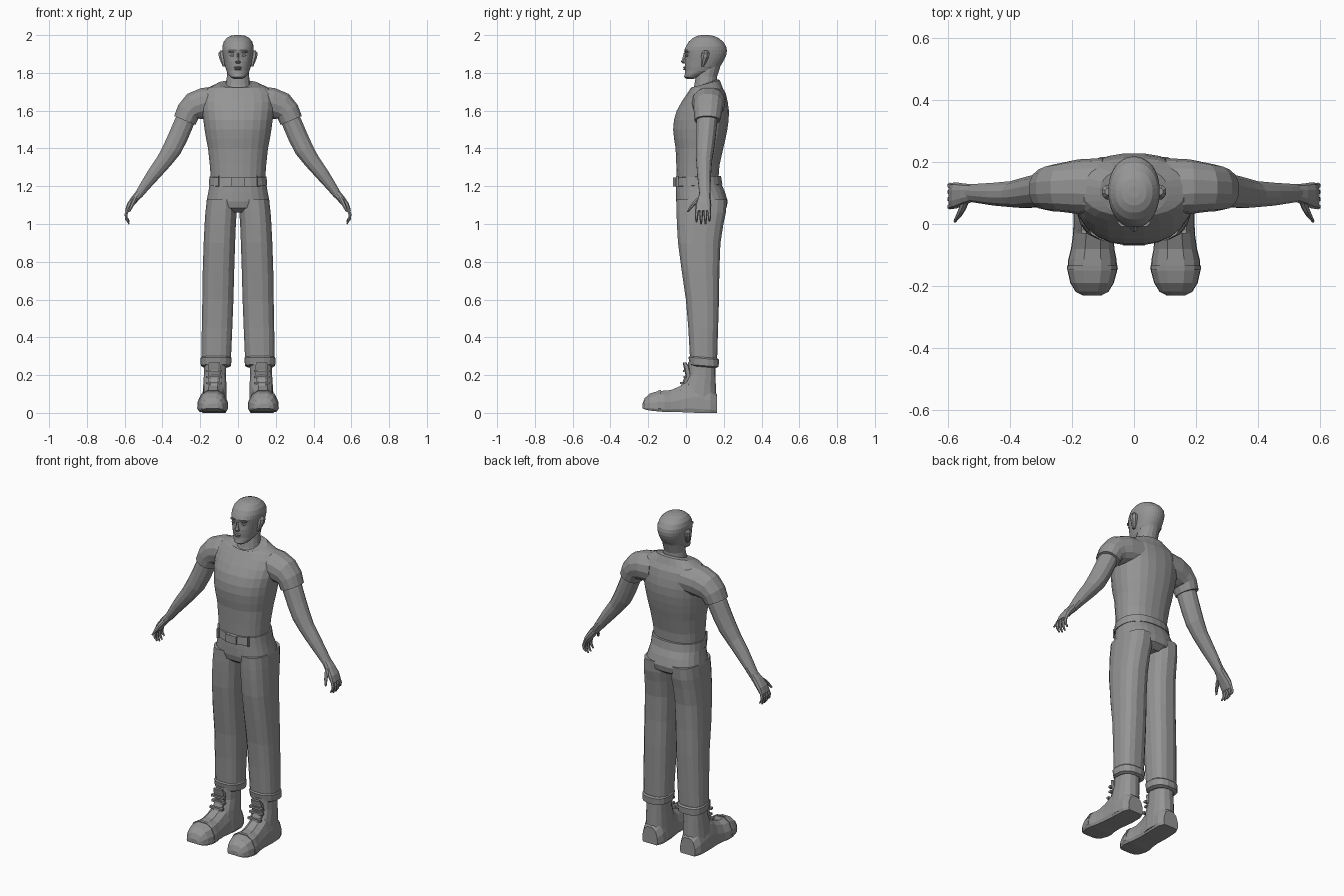
import bpy, bmesh, math
from mathutils import Vector

grey = bpy.data.materials.new("plain_grey")
grey.diffuse_color = (0.3, 0.3, 0.3, 1)


def finish(name, bm, mirror=False):
    bmesh.ops.recalc_face_normals(bm, faces=bm.faces)
    me = bpy.data.meshes.new(name)
    bm.to_mesh(me)
    bm.free()
    me.materials.append(grey)
    ob = bpy.data.objects.new(name, me)
    bpy.context.collection.objects.link(ob)
    if mirror:
        ob.modifiers.new("Mirror", 'MIRROR').use_mirror_merge = False
    return ob


def loft(name, rings, mirror=False, deform=None):
    """Skin a list of closed point rings and cap both ends."""
    bm = bmesh.new()
    vs = [[bm.verts.new(deform(p) if deform else p) for p in r] for r in rings]
    n = len(vs[0])
    for a, b in zip(vs, vs[1:]):
        for i in range(n):
            j = (i + 1) % n
            bm.faces.new((a[i], a[j], b[j], b[i]))
    bm.faces.new(vs[0])
    bm.faces.new(vs[-1])
    return finish(name, bm, mirror)


def oval(c, u, v, n, e=2.0):
    """Superellipse ring around c, spanned by u and v."""
    pts = []
    for i in range(n):
        a = 2 * math.pi * (i + 0.5) / n
        ca, sa = math.cos(a), math.sin(a)
        pts.append(c + u * math.copysign(abs(ca) ** (2 / e), ca)
                   + v * math.copysign(abs(sa) ** (2 / e), sa))
    return pts


def level(z, x0, x1, y0, y1, n=20, e=2.4, tilt=0.0):
    """Flat ring from its x and y limits; tilt raises the back."""
    hy = (y1 - y0) / 2
    return oval(Vector(((x0 + x1) / 2, (y0 + y1) / 2, z)), Vector(((x1 - x0) / 2, 0, 0)),
                Vector((0, hy, tilt * hy)), n, e)


def tube(name, pts, n=10, mirror=True, e=2.0):
    """Limb through (x, y, z, thickness, half width in y)."""
    rings = []
    for i, p in enumerate(pts):
        a, b = Vector(pts[max(i - 1, 0)][:3]), Vector(pts[min(i + 1, len(pts) - 1)][:3])
        t = b - a
        t.y = 0
        v = Vector((0, 1, 0))
        u = v.cross(t.normalized())
        rings.append(oval(Vector(p[:3]), u * p[3], v * p[4], n, e))
    return loft(name, rings, mirror)


def box(name, c, s, mirror=False, rot=0.0):
    bm = bmesh.new()
    bmesh.ops.create_cube(bm, size=1)
    for v in bm.verts:
        x, y, z = v.co.x * s[0], v.co.y * s[1], v.co.z * s[2]
        v.co = Vector((c[0] + x, c[1] + y * math.cos(rot) - z * math.sin(rot),
                       c[2] + y * math.sin(rot) + z * math.cos(rot)))
    return finish(name, bm, mirror)


# Shirt body
body = [(1.235, .145, -.05, .172), (1.31, .15, -.052, .178), (1.40, .16, -.056, .198),
        (1.45, .17, -.064, .21), (1.50, .178, -.069, .22), (1.55, .185, -.065, .227),
        (1.60, .192, -.05, .228), (1.645, .195, -.025, .222), (1.69, .19, .005, .212),
        (1.72, .165, .025, .195)]
rings = [level(z, -w, w, a, b, 24, 2.3) for z, w, a, b in body]
rings.append(level(1.742, -.11, .11, .03, .18, 24, 2.2, .25))
rings.append(level(1.742, -.072, .072, .03, .17, 24, 2, .35))
loft("shirt", rings)

# Sleeves with a cuff lip
tube("sleeve", [(.10, .12, 1.645, .085, .092), (.18, .12, 1.64, .083, .088),
                (.232, .118, 1.622, .078, .079), (.262, .116, 1.595, .066, .075),
                (.282, .113, 1.548, .062, .068), (.281, .113, 1.55, .053, .058)], 14, e=2.2)

# Bare arms
tube("arm", [(.262, .112, 1.59, .05, .058), (.286, .11, 1.535, .054, .056),
             (.318, .105, 1.46, .054, .053), (.35, .1, 1.395, .052, .05),
             (.39, .096, 1.335, .044, .043), (.445, .096, 1.265, .037, .038),
             (.49, .098, 1.205, .029, .033), (.528, .1, 1.152, .022, .029)], 12)

# Hands, fingers and thumbs
tube("palm", [(.518, .1, 1.166, .021, .028), (.545, .096, 1.135, .021, .034),
              (.572, .092, 1.10, .018, .042), (.588, .09, 1.068, .011, .042)], 10, e=2.6)
for k, (y, tip) in enumerate([(.056, 1.01), (.08, 1.0), (.103, 1.0), (.124, 1.015)]):
    tube("finger_%d" % (k + 1), [(.584, .09 + (y - .09) * .9, 1.078, .009, .010),
                                 (.593, y, 1.05, .009, .0095),
                                 (.59, y, (1.05 + tip) / 2, .008, .008),
                                 (.576, y, tip, .004, .004)], 6)
tube("thumb", [(.54, .08, 1.14, .013, .018), (.552, .052, 1.118, .012, .016),
               (.563, .03, 1.095, .010, .011), (.576, .01, 1.065, .005, .006)], 7)

# Neck
loft("neck", [level(1.69, -.078, .078, .03, .17, 16, 2), level(1.735, -.066, .066, .043, .165, 16, 2),
              level(1.78, -.06, .06, .05, .165, 16, 2), level(1.84, -.06, .06, .06, .185, 16, 2)])


# Head, with the brow, sockets, nose and mouth shaped into the front
def bump(x, z, cx, cz, sx, sz):
    return math.exp(-((x - cx) / sx) ** 2 - ((z - cz) / sz) ** 2)


def face(p):
    p = p.copy()
    if p.y < .06:
        ax = abs(p.x)
        p.y += .011 * bump(ax, p.z, .032, 1.892, .017, .012)
        p.y -= .005 * bump(ax, p.z, .03, 1.916, .03, .009)
        p.y -= .006 * bump(p.x, p.z, 0, 1.822, .02, .012)
        p.y -= .006 * bump(p.x, p.z, 0, 1.783, .02, .012)
    return p


skull = [(1.768, .022, .004, .04), (1.778, .04, -.006, .07), (1.795, .053, -.004, .11),
         (1.81, .061, -.003, .155), (1.835, .069, -.005, .182), (1.86, .074, -.006, .198),
         (1.88, .078, -.007, .208), (1.90, .081, -.008, .215), (1.92, .083, -.007, .217),
         (1.94, .083, -.001, .213), (1.965, .076, .014, .197), (1.985, .06, .036, .172),
         (1.996, .04, .06, .145), (2.0, .018, .085, .12)]
loft("head", [level(z, -w, w, a, b, 36, 2.15) for z, w, a, b in skull], deform=face)
loft("nose", [level(1.905, -.006, .006, -.012, .02, 6, 2), level(1.88, -.008, .008, -.018, .02, 6, 2),
              level(1.859, -.015, .015, -.027, .02, 6, 2), level(1.85, -.013, .013, -.016, .02, 6, 2)])
for nm, z, w in (("upper_lip", 1.829, .022), ("lower_lip", 1.820, .018)):
    loft(nm, [level(z - .005, -w, w, -.011, .025, 10, 2), level(z, -w * 1.05, w * 1.05, -.016, .025, 10, 2),
              level(z + .004, -w * .7, w * .7, -.012, .025, 10, 2)])
loft("eye", [level(1.892 + d, .032 - w, .032 + w, -.004, .02, 8, 2)
             for d, w in ((-.006, .008), (0, .015), (.006, .008))], True)
loft("eyebrow", [level(1.911 + d, .015, .053, -.012 + abs(d), .03, 8, 2)
                 for d in (-.003, 0, .003)], True)
loft("ear", [level(z, .065, x, y0, y1, 8, 2) for z, x, y0, y1 in
             ((1.835, .082, .078, .098), (1.86, .093, .077, .112), (1.885, .103, .078, .124),
              (1.905, .105, .082, .126), (1.918, .095, .092, .116))], True)

# Trouser seat, belt and buckle
loft("trouser_seat", [level(z, -w, w, a, b, 24, e) for z, w, a, b, e in
                      ((1.235, .147, -.052, .178, 2.3), (1.17, .158, -.054, .207, 2.4),
                       (1.12, .168, -.053, .222, 2.5), (1.085, .168, -.044, .215, 2.4),
                       (1.06, .13, -.01, .18, 2.0))])
loft("belt", [level(z, -w, w, a, b, 24, 2.3, .04) for z, w, a, b in
              ((1.203, .15, -.054, .188), (1.204, .156, -.062, .194),
               (1.25, .152, -.059, .186), (1.251, .144, -.05, .176))])
box("buckle", (0, -.063, 1.222), (.07, .012, .046))
loft("belt_loop", [level(z, .095, .105, -.055, -.038, 4, 4) for z in (1.198, 1.254)], True)

# Trouser legs with turned cuffs
leg = [(1.13, .004, .166, -.052, .218), (1.06, .006, .174, -.052, .213), (1.0, .01, .178, -.05, .2),
       (.90, .014, .183, -.044, .184), (.75, .019, .188, -.024, .178), (.60, .023, .19, -.002, .176),
       (.45, .029, .193, .011, .171), (.29, .036, .194, .02, .166)]
loft("trouser_leg", [level(z, a, b, c, d, 16, 2.6) for z, a, b, c, d in leg], True)
loft("trouser_cuff", [level(z, a, b, c, d, 16, 2.5, -.08) for z, a, b, c, d in
                      ((.295, .036, .195, .018, .168), (.288, .032, .2, .012, .176),
                       (.25, .036, .198, .018, .174), (.243, .05, .185, .03, .16))], True)

# Boot shafts
loft("boot_shaft", [level(z, a, b, c, d, 14, 2.4) for z, a, b, c, d in
                    ((.27, .06, .18, .012, .155), (.2, .062, .182, .01, .156),
                     (.14, .06, .186, -.015, .158), (.06, .058, .192, -.03, .16),
                     (.012, .056, .194, -.03, .162))], True)


# Boot feet: arched sections from toe to heel
def arch(y, xc, w, z0, top):
    prof = [(-.9, 0), (-1, .12), (-.97, .45), (-.75, .8), (-.35, .98),
            (.35, .98), (.75, .8), (.97, .45), (1, .12), (.9, 0)]
    return [Vector((xc + w * a, y, z0 + (top - z0) * b)) for a, b in prof]


loft("boot_foot", [arch(*r) for r in
                   ((-.23, .135, .03, .024, .05), (-.218, .135, .053, .018, .08),
                    (-.19, .135, .07, .012, .105), (-.15, .134, .08, .008, .117),
                    (-.115, .134, .078, .005, .12), (-.08, .133, .07, .005, .123),
                    (-.03, .131, .065, .004, .145), (.01, .129, .066, .002, .175),
                    (.06, .127, .068, 0, .18), (.13, .125, .066, 0, .14), (.164, .125, .05, 0, .1))], True)

# Toe cap seam, tongue and laces
loft("toe_cap_edge", [arch(-.147, .134, .082, .01, .121), arch(-.133, .134, .081, .01, .123)], True)
loft("boot_tongue", [level(z, a, b, c, d, 8, 3) for z, a, b, c, d in
                     ((.14, .098, .156, -.03, .02), (.2, .092, .16, -.004, .03),
                      (.245, .09, .16, -.014, .02), (.268, .095, .155, -.018, 0))], True)
for k, (y, z) in enumerate(((-.022, .158), (-.004, .19), (-.008, .222))):
    box("lace_%d" % (k + 1), (.126, y, z), (.085, .018, .012), True)
